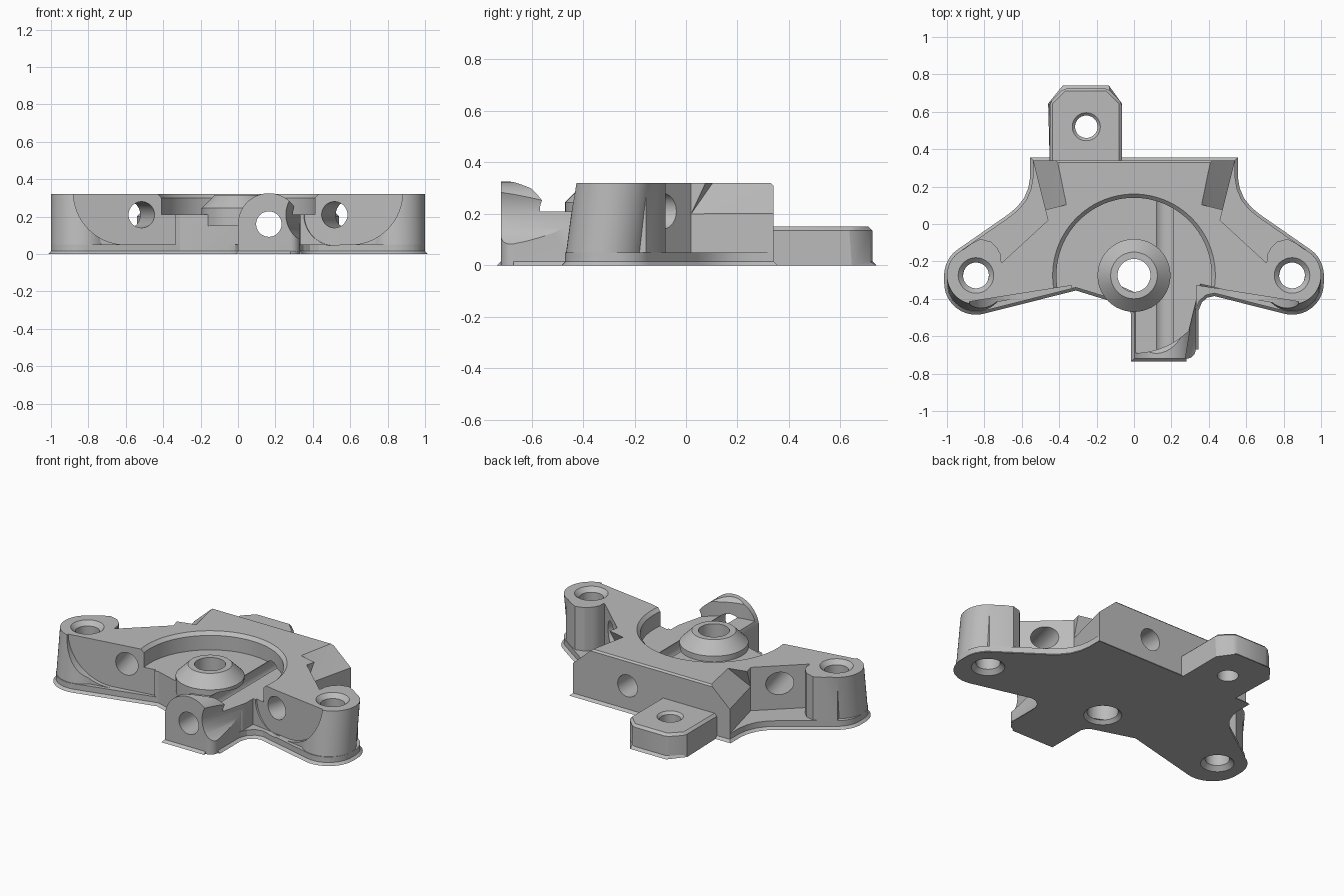
import bpy
import bmesh
from math import cos, sin, radians, pi
from mathutils import Vector

cube = bpy.data.objects.get("Cube")
if cube:
    bpy.data.objects.remove(cube, do_unlink=True)

TOP = 0.32
EAR = (0.845, -0.275)
EAR_R = 0.155

grey = bpy.data.materials.new("mid_grey")
grey.use_nodes = True
COLOUR = (0.5, 0.5, 0.5, 1)
grey.diffuse_color = COLOUR
grey.node_tree.nodes["Principled BSDF"].inputs["Base Color"].default_value = COLOUR


def finish(name, bm):
    bmesh.ops.recalc_face_normals(bm, faces=bm.faces)
    mesh = bpy.data.meshes.new(name)
    bm.to_mesh(mesh)
    bm.free()
    mesh.materials.append(grey)
    obj = bpy.data.objects.new(name, mesh)
    bpy.context.collection.objects.link(obj)
    return obj


def loft(name, rings, bevel=0.0, pick=None):
    """Join rings of points into a capped solid; bevel the edges that pick() selects."""
    bm = bmesh.new()
    rows = [[bm.verts.new(p) for p in ring] for ring in rings]
    n = len(rows[0])
    for a, b in zip(rows, rows[1:]):
        for i in range(n):
            j = (i + 1) % n
            bm.faces.new((a[i], a[j], b[j], b[i]))
    bm.faces.new(rows[0])
    bm.faces.new(rows[-1])
    if bevel:
        bm.normal_update()
        edges = [e for e in bm.edges if all(pick(v.co) for v in e.verts)]
        bmesh.ops.bevel(bm, geom=edges, offset=bevel, segments=1, affect='EDGES')
    return finish(name, bm)


def prism(name, outline, z0, z1, bevel=0.0, pick=None):
    return loft(name, [[(x, y, z) for x, y in outline] for z in (z0, z1)], bevel, pick)


def hull(name, points):
    bm = bmesh.new()
    for p in points:
        bm.verts.new(p)
    bmesh.ops.convex_hull(bm, input=bm.verts)
    return finish(name, bm)


def arc(cx, cy, r, a0, a1, n=12):
    steps = [radians(a0 + (a1 - a0) * i / n) for i in range(n + 1)]
    return [(cx + r * cos(a), cy + r * sin(a)) for a in steps]


def rod(name, start, end, r0, r1=None, n=48):
    """Cylinder or cone between two points."""
    start, end = Vector(start), Vector(end)
    q = (end - start).to_track_quat('Z', 'Y')
    rings = []
    for p, r in ((start, r0), (end, r0 if r1 is None else r1)):
        rings.append([p + q @ Vector((r * cos(2 * pi * i / n), r * sin(2 * pi * i / n), 0))
                      for i in range(n)])
    return loft(name, rings)


def combine(target, others, operation):
    for other in others:
        mod = target.modifiers.new("join", 'BOOLEAN')
        mod.operation = operation
        mod.solver = 'EXACT'
        mod.object = other
        bpy.context.view_layer.objects.active = target
        bpy.ops.object.modifier_apply(modifier=mod.name)
        bpy.data.objects.remove(other, do_unlink=True)


def flip(points):
    return [(-x, y) for x, y in reversed(points)]


# Base plate with flared sides, rounded ears and the front boss footprint
side = [(0.54, 0.34), (0.54, 0.25), (0.55, 0.19), (0.575, 0.13), (0.615, 0.08), (0.66, 0.042)]
side += arc(*EAR, EAR_R, 52, 0) + arc(EAR[0], -0.315, EAR_R, 0, -104)
boss_foot = [(0.43, -0.37), (0.385, -0.38), (0.35, -0.41), (0.33, -0.46)]
boss_foot += arc(0.28, -0.67, 0.05, 0, -90, 6)
boss_foot += [(0, -0.72), (0, -0.48), (-0.015, -0.445), (-0.05, -0.42), (-0.31, -0.34)]
base = prism("bracket_body", side + boss_foot + flip(side), 0, 0.05,
             0.015, lambda v: v.z < 0.001)

# Raised body with diagonal walls running out to the ear pillars
wing = [(0.54, 0.34), (0.46, 0.02), (0.71, -0.21), (0.712, -0.165), (0.73, -0.13), (0.765, -0.095),
        (0.82, -0.08), (0.87, -0.105), (0.935, -0.155), (0.9, -0.3), (0.8, -0.43)]
front = [(0.43, -0.37), (0.385, -0.38), (0.35, -0.41), (0.325, -0.45),
         (0.01, -0.45), (-0.05, -0.42), (-0.31, -0.34)]
raised = prism("raised_body", wing + front + flip(wing), 0.02, TOP,
               0.01, lambda v: v.y > 0.339 and v.z > TOP - 0.001)

# Rear tab with clipped corners
tab = prism("rear_tab", [(-0.45, 0.3), (-0.065, 0.3), (-0.065, 0.65), (-0.14, 0.725),
                         (-0.375, 0.725), (-0.45, 0.65)], 0, 0.15,
            0.015, lambda v: v.y > 0.31 or v.z > 0.1)

# Front boss with a rounded top
section = [(0, 0.02)] + [(0.33, 0.02)] + arc(0.165, 0.16, 0.165, 0, 180, 32)
boss = loft("front_boss", [[(x, y, z) for x, z in section] for y in (-0.72, -0.38)],
            0.045, lambda v: v.y > -0.39)

parts = [raised, tab, boss]

# Ear pillars leaning forward at the foot
for s in (1, -1):
    parts.append(loft("ear_pillar", [
        [(s * x, y, z) for x, y in arc(EAR[0], cy, EAR_R, 0, 352.5, 47)]
        for cy, z in ((-0.315, 0.02), (EAR[1], TOP))]))
combine(base, parts, 'UNION')

# Round pocket with a bevelled rim
cuts = [rod("pocket", (0, -0.275, 0.21), (0, -0.275, 0.4), 0.415, n=96),
        rod("pocket_rim", (0, -0.275, 0.3), (0, -0.275, 0.34), 0.415, 0.455, n=96)]

for s in (1, -1):
    # Sloped shoulders beside the rear wall
    cuts.append(hull("shoulder_cut", [(s * x, y, z) for x, y, z in (
        (0.36, 0.105, 0.322), (0.46, 0.02, 0.2), (0.62, 0.05, 0.34),
        (0.41, 0.35, 0.322), (0.545, 0.35, 0.2), (0.75, 0.35, 0.34))]))
    # Scooped front recess that sweeps up at the ear
    scoop = [(0.335, 0.34), (0.335, 0.05)] + arc(0.6, 0.33, 0.28, -90, 0, 20) + [(0.88, 0.34)]
    cuts.append(loft("recess", [
        [(s * x, -0.6, z) for x, z in scoop],
        [(s * x, -0.325 - 0.158 * (x - 0.31), z) for x, z in scoop]]))
    # Angled screw hole through each wing
    mid, run = Vector((s * 0.515, -0.36, 0.21)), Vector((s * 0.24, 0.97, 0))
    cuts.append(rod("wing_hole", mid - run * 0.1, mid + run * 0.5, 0.07))
    if s == 1:
        cuts.append(rod("tool_access", mid, mid - run * 0.6, 0.165))
    # Ear holes, eased at both ends
    x, y = s * EAR[0], EAR[1]
    cuts += [rod("ear_hole", (x, y, -0.1), (x, y, 0.4), 0.069),
             rod("ear_hole_top", (x, y, TOP - 0.026), (x, y, TOP + 0.01), 0.069, 0.105),
             rod("ear_hole_foot", (x, y, 0.026), (x, y, -0.01), 0.069, 0.105)]

# Rounded corner of the boss
cuts.append(prism("boss_corner", arc(0.28, -0.67, 0.05, 0, -90, 8)
                  + [(0.28, -0.75), (0.36, -0.75), (0.36, -0.67)], -0.1, 0.4))
# Tab hole
cuts += [rod("tab_hole", (-0.255, 0.52, -0.1), (-0.255, 0.52, 0.3), 0.06),
         rod("tab_hole_top", (-0.255, 0.52, 0.135), (-0.255, 0.52, 0.16), 0.06, 0.085)]
combine(base, cuts, 'DIFFERENCE')

# Central collar rising from the pocket floor
collar = [rod("collar_foot", (0, -0.275, 0.15), (0, -0.275, 0.245), 0.195),
          rod("collar_cone", (0, -0.275, 0.245), (0, -0.275, 0.315), 0.195, 0.125)]
combine(base, collar, 'UNION')

# Central bore and the long passage from the boss to the rear wall
bores = [rod("centre_bore", (0, -0.275, -0.1), (0, -0.275, 0.4), 0.088),
         rod("bore_foot", (0, -0.275, 0.02), (0, -0.275, -0.01), 0.088, 0.118),
         rod("long_passage", (0.165, -0.8, 0.16), (0.165, 0.5, 0.16), 0.068)]
combine(base, bores, 'DIFFERENCE')

bpy.ops.object.select_all(action='DESELECT')
base.select_set(True)
bpy.context.view_layer.objects.active = base
bpy.ops.object.shade_smooth_by_angle(angle=radians(25))
